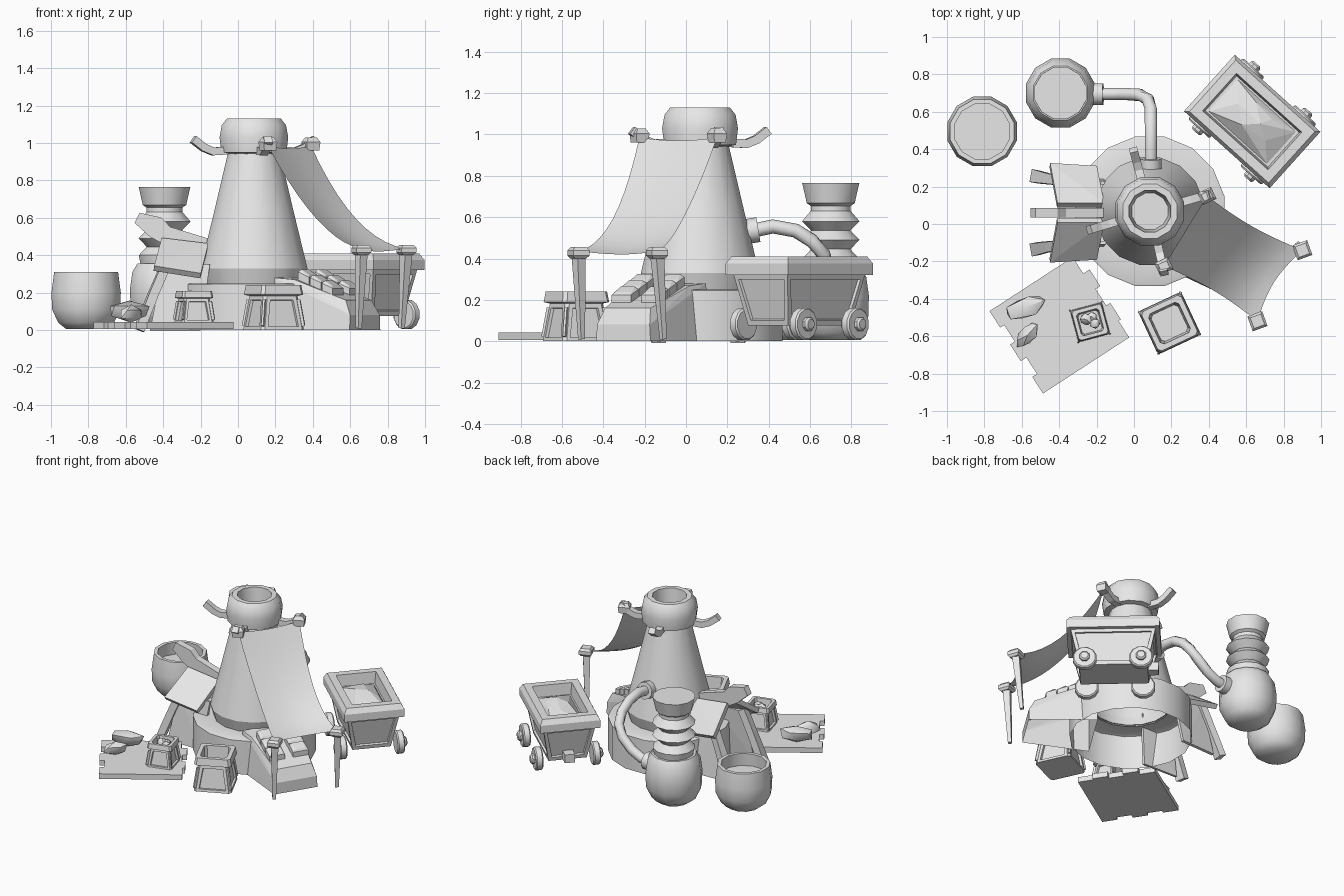
import bpy, bmesh, math, random
from mathutils import Vector, Matrix

if "Cube" in bpy.data.objects:
    bpy.data.objects.remove(bpy.data.objects["Cube"])
random.seed(4)

grey = bpy.data.materials.new("plain_grey")
grey.use_nodes = True
grey.diffuse_color = (0.8, 0.8, 0.8, 1)
grey.node_tree.nodes["Principled BSDF"].inputs["Base Color"].default_value = (0.8, 0.8, 0.8, 1)


def finish(name, bm, loc=(0, 0, 0), rot=0, smooth=None, normals=True):
    if normals:
        bmesh.ops.recalc_face_normals(bm, faces=bm.faces)
    mesh = bpy.data.meshes.new(name)
    bm.transform(Matrix.Translation(loc) @ Matrix.Rotation(math.radians(rot), 4, 'Z'))
    bm.to_mesh(mesh)
    bm.free()
    mesh.materials.append(grey)
    ob = bpy.data.objects.new(name, mesh)
    bpy.context.collection.objects.link(ob)
    if smooth:
        bpy.ops.object.select_all(action='DESELECT')
        ob.select_set(True)
        bpy.context.view_layer.objects.active = ob
        bpy.ops.object.shade_smooth_by_angle(angle=math.radians(smooth))


def bridge(bm, rings, cap_start=True, cap_end=True):
    loops = [[bm.verts.new(p) for p in ring] for ring in rings]
    spans = []
    for a, b in zip(loops, loops[1:]):
        n = len(a)
        spans.append([bm.faces.new((a[i], a[(i + 1) % n], b[(i + 1) % n], b[i])) for i in range(n)])
    if cap_start:
        bm.faces.new(loops[0][::-1])
    if cap_end:
        bm.faces.new(loops[-1])
    return spans


def lathe(name, profile, loc, n=14, caps=(True, True), smooth=40, tilt=None):
    bm = bmesh.new()
    angles = [2 * math.pi * (i + 0.5) / n for i in range(n)]
    bridge(bm, [[(r * math.cos(a), r * math.sin(a), z) for a in angles] for r, z in profile], *caps)
    if tilt:
        bm.transform(tilt)
    finish(name, bm, loc, 0, smooth)


def sweep(name, path, widths, heights, n=4, smooth=None):
    """Carry a section along a path; four sides give a rectangular bar."""
    path = [Vector(p) for p in path]
    k = 1 / math.cos(math.pi / n) / 2
    rings = []
    for i, p in enumerate(path):
        t = (path[min(i + 1, len(path) - 1)] - path[max(i - 1, 0)]).normalized()
        side = t.cross(Vector((0, 0, 1)))
        side = side.normalized() if side.length > 0.2 else Vector((0.8, 0.6, 0))
        up = side.cross(t).normalized()
        w = widths[i] if isinstance(widths, list) else widths
        h = heights[i] if isinstance(heights, list) else heights
        rings.append([p + side * w * k * math.cos(a) + up * h * k * math.sin(a)
                      for a in (2 * math.pi * (j + 0.5) / n for j in range(n))])
    bm = bmesh.new()
    bridge(bm, rings)
    finish(name, bm, smooth=smooth)


def loft(name, rings, loc, rot, panel=None, chamfer=0.0):
    """Stack of rectangles (half width, half depth, z); panel insets the first walls."""
    def ring(w, d, z):
        c = chamfer
        if not c:
            return [(w, d, z), (-w, d, z), (-w, -d, z), (w, -d, z)]
        return [(w, d - c, z), (w - c, d, z), (c - w, d, z), (-w, d - c, z),
                (-w, c - d, z), (c - w, -d, z), (w - c, -d, z), (w, c - d, z)]
    bm = bmesh.new()
    spans = bridge(bm, [ring(*r) for r in rings])
    bmesh.ops.recalc_face_normals(bm, faces=bm.faces)
    if panel:
        faces = [f for f in spans[0] if f.calc_area() > panel * panel * 3]
        bmesh.ops.inset_individual(bm, faces=faces, thickness=panel, depth=0)
        bmesh.ops.inset_individual(bm, faces=faces, thickness=0.003, depth=-0.015)
    finish(name, bm, loc, rot, normals=False)


def hull(name, points, loc=(0, 0, 0), rot=0, open_bottom=False):
    bm = bmesh.new()
    verts = [bm.verts.new(p) for p in points]
    out = bmesh.ops.convex_hull(bm, input=verts)
    loose = [v for v in out["geom_interior"] if isinstance(v, bmesh.types.BMVert)]
    bmesh.ops.delete(bm, geom=loose, context='VERTS')
    bmesh.ops.recalc_face_normals(bm, faces=bm.faces)
    if open_bottom:
        under = [f for f in bm.faces if f.normal.z < -0.9]
        bmesh.ops.delete(bm, geom=under, context='FACES')
    finish(name, bm, loc, rot, normals=False)


def slab(name, quad, thick):
    quad = [Vector(p) for p in quad]
    nrm = (quad[1] - quad[0]).cross(quad[2] - quad[0]).normalized() * thick / 2
    hull(name, [p + nrm for p in quad] + [p - nrm for p in quad])


def rock(name, loc, size, rot):
    bm = bmesh.new()
    bmesh.ops.create_icosphere(bm, subdivisions=1, radius=1)
    for v in bm.verts:
        v.co = Vector([c * s for c, s in zip(v.co * random.uniform(0.9, 1.12), size)])
    finish(name, bm, loc, rot, 40)


# Furnace: hollow base, tapering chimney and barrel shaped cap
cx, cy = 0.085, 0.068
centre = (cx, cy, 0)
lathe("furnace_base", [(0.407, 0), (0.407, 0.245), (0.395, 0.25), (0.26, 0.25)], centre, 16, (False, False))
lathe("chimney", [(0.265, 0.24), (0.292, 0.33), (0.215, 0.64), (0.136, 0.97)], centre, 16,
      (False, False), 24)
lathe("chimney_cap", [(0.13, 0.94), (0.18, 0.95), (0.19, 1.03), (0.178, 1.095), (0.15, 1.13),
                      (0.115, 1.13), (0.1, 0.96)], centre, 12, (False, True))

# Curved horns around the cap
for deg in (16, 105, 197, 283):
    c, s = math.cos(math.radians(deg)), math.sin(math.radians(deg))
    sweep("cap_horn", [(cx + r * c, cy + r * s, z) for r, z in
                       ((0.15, 0.96), (0.23, 0.955), (0.28, 0.975), (0.34, 1.02))], 0.045, 0.042)

# Awning: sagging cloth on two horns and two stakes
top_a, top_b = Vector((0.16, -0.225, 0.985)), Vector((0.39, 0.15, 0.985))
low_b, low_a = Vector((0.9, -0.14, 0.435)), Vector((0.66, -0.52, 0.435))
bm = bmesh.new()
N = 10
grid = []
for i in range(N + 1):
    s = i / N
    row = []
    for j in range(N + 1):
        t = j / N
        pull = 0.5 + (t - 0.5) * (1 - 0.1 * math.sin(math.pi * s))
        p = top_a.lerp(low_a, s).lerp(top_b.lerp(low_b, s), pull)
        p += (top_a - low_a).normalized() * 0.05 * s * s * math.sin(math.pi * t)
        p.z = 0.985 - 0.55 * s - 0.47 * s * (1 - s) - 0.015 * math.sin(math.pi * t)
        row.append(bm.verts.new(p))
    grid.append(row)
for a, b in zip(grid, grid[1:]):
    for j in range(N):
        bm.faces.new((a[j], b[j], b[j + 1], a[j + 1]))
finish("awning_cloth", bm, smooth=60)
for p in (top_a, top_b):
    loft("cloth_binding", [(0.035, 0.03, -0.025), (0.04, 0.035, 0.02), (0.025, 0.02, 0.045)], p, 25)
for p, dx, dy in ((low_a, -0.015, 0.015), (low_b, -0.025, 0.03)):
    sweep("awning_stake", [(p.x + dx, p.y + dy, 0.01), (p.x, p.y, 0.43)], [0.024, 0.05], [0.024, 0.05])
    loft("stake_cap", [(0.03, 0.03, -0.035), (0.042, 0.042, -0.02), (0.042, 0.042, 0.005),
                       (0.03, 0.03, 0.02)], p, 20)

# Sloping casting bench under the awning, x pointing outwards
hull("casting_bench", [(r, side * w, z) for r, w, z in
                       ((0.25, 0.21, 0), (0.7, 0.155, 0), (0.7, 0.15, 0.08), (0.66, 0.13, 0.16),
                        (0.36, 0.17, 0.27), (0.25, 0.19, 0.28)) for side in (1, -1)],
     centre, -32, open_bottom=True)
for side in (-0.085, 0.085):
    for r in (0.4, 0.475, 0.55):
        z = 0.295 - (r - 0.36) * 0.4
        hull("mould_brick", [(r + dr * k, side + dw * k, z + dz - dr * 0.4)
                             for dr in (-0.034, 0.034) for dw in (-0.055, 0.055)
                             for dz, k in ((-0.03, 1), (0.018, 1), (0.032, 0.7))], centre, -32)

# Gabled porch on the right side of the furnace
mid = 0.06
for s in (-1, 1):
    slab("porch_roof_board", [(-0.41, mid + s * 0.04, 0.48), (-0.16, mid + s * 0.04, 0.45),
                              (-0.2, mid + s * 0.24, 0.29), (-0.45, mid + s * 0.255, 0.33)], 0.035)
    slab("porch_wall", [(-0.4, mid + s * 0.16, 0.35), (-0.15, mid + s * 0.16, 0.35),
                        (-0.2, mid + s * 0.2, 0), (-0.47, mid + s * 0.19, 0)], 0.02)
    sweep("porch_leg", [(-0.38, mid + s * 0.17, 0.36), (-0.45, mid + s * 0.18, 0.2),
                        (-0.53, mid + s * 0.195, 0)], [0.05, 0.055, 0.07], 0.05)
sweep("ridge_beam", [(-0.12, mid, 0.43), (-0.38, mid, 0.505), (-0.44, mid, 0.55), (-0.54, mid, 0.6)],
      0.05, [0.09, 0.1, 0.12, 0.06])

# Round open vat
vat = (-0.812, 0.495, 0)
lathe("open_vat", [(0.11, 0.005), (0.155, 0.04), (0.188, 0.11), (0.192, 0.2), (0.177, 0.31),
                   (0.152, 0.31), (0.157, 0.22)], vat, 12)

# Vat with concertina bellows
bx, by = -0.393, 0.7
lathe("bellows_vat", [(0.1, 0.005), (0.15, 0.04), (0.188, 0.12), (0.191, 0.22), (0.178, 0.31),
                      (0.15, 0.355), (0.09, 0.355)], (bx, by, 0), 12)
lathe("bellows", [(0.13, 0.34), (0.142, 0.4), (0.098, 0.445), (0.144, 0.49), (0.098, 0.535),
                  (0.144, 0.58), (0.1, 0.63), (0.1, 0.655), (0.12, 0.668), (0.143, 0.765)],
      (bx, by, 0), 12)

# Pipe from chimney to bellows vat
sweep("air_pipe", [(0.09, 0.3, 0.53), (0.09, 0.42, 0.555), (0.09, 0.53, 0.535), (0.09, 0.61, 0.485),
                   (0.075, 0.665, 0.42), (0.03, 0.69, 0.35), (-0.05, 0.695, 0.28),
                   (-0.13, 0.695, 0.24), (-0.22, 0.695, 0.23)], 0.065, 0.065, 10, 50)
sweep("chimney_flange", [(0.09, 0.29, 0.53), (0.09, 0.35, 0.54)], 0.115, 0.115, 10, 40)
sweep("vat_flange", [(-0.23, 0.695, 0.23), (-0.165, 0.695, 0.235)], 0.115, 0.115, 10, 40)

# Ore cart
ang = -42
cart = Vector((0.632, 0.548, 0))
loft("cart_body", [(0.225, 0.13, 0.075), (0.28, 0.175, 0.32), (0.308, 0.203, 0.32), (0.308, 0.203, 0.375),
                   (0.285, 0.185, 0.41), (0.235, 0.135, 0.41), (0.225, 0.125, 0.33)],
     cart, ang, panel=0.035)
hull("ore_heap", [(x, y, 0.33) for x in (-0.21, 0.21) for y in (-0.115, 0.115)] +
     [(-0.12, 0.02, 0.385), (-0.03, -0.05, 0.395), (0.04, 0.02, 0.41), (0.12, -0.03, 0.38),
      (0.07, 0.08, 0.375), (-0.05, 0.09, 0.37)], cart, ang)
turn = Matrix.Rotation(math.radians(ang), 4, 'Z')
for u in (-0.187, 0.187):
    for v in (-1, 1):
        spot = cart + turn @ Vector((u, v * 0.17, 0.083))
        axle = turn @ Matrix.Rotation(math.radians(-90 * v), 4, 'X')
        lathe("cart_wheel", [(0.072, 0), (0.08, 0.008), (0.08, 0.042), (0.072, 0.05)], spot, 12, tilt=axle)
        lathe("wheel_hub", [(0.035, 0.04), (0.035, 0.065), (0.025, 0.075)], spot, 8, tilt=axle)
loft("cart_hitch", [(0.045, 0.035, 0.08), (0.045, 0.035, 0.14)],
     cart + turn @ Vector((-0.25, 0, 0)), ang)

# Platform with uneven plank ends
ends = [((0.27 + left, right + 0.27), 0.262 - 0.105 * k)
        for k, (left, right) in enumerate(((0.01, -0.02), (-0.015, 0.02), (0.015, -0.01), (-0.02, 0.015), (0.01, 0)))]
outline = [(-e[0], y - d) for e, y in ends for d in (0, 0.105)]
outline += [(e[1], y - d) for e, y in reversed(ends) for d in (0.105, 0)]
bm = bmesh.new()
bridge(bm, [[(x, y, z) for x, y in outline] for z in (0.005, 0.042)])
finish("platform", bm, (-0.395, -0.533, 0), 33)
rock("large_rock", (-0.58, -0.445, 0.1), (0.125, 0.06, 0.06), 20)
rock("small_rock", (-0.57, -0.595, 0.085), (0.085, 0.045, 0.048), 48)


# Flared crates with thick rims
def crate(name, loc, half, height, rot, fill):
    h, t = half, height
    loft(name, [(h, h, 0), (h * 0.8, h * 0.8, t * 0.76), (h * 0.98, h * 0.98, t * 0.79),
                (h * 0.92, h * 0.92, t), (h * 0.7, h * 0.7, t), (h * 0.62, h * 0.62, t * fill)],
         loc, rot, panel=h * 0.22, chamfer=h * 0.13)


crate("large_crate", (0.19, -0.53, 0), 0.127, 0.24, 25, 0.3)
crate("small_crate", (-0.235, -0.525, 0.04), 0.088, 0.168, 15, 0.6)
for dx, dy, r in ((-0.02, 0.015, 0.035), (0.025, -0.005, 0.03), (0.01, 0.03, 0.028)):
    rock("ore_lump", (-0.235 + dx, -0.525 + dy, 0.18), (r, r, r), 30)
